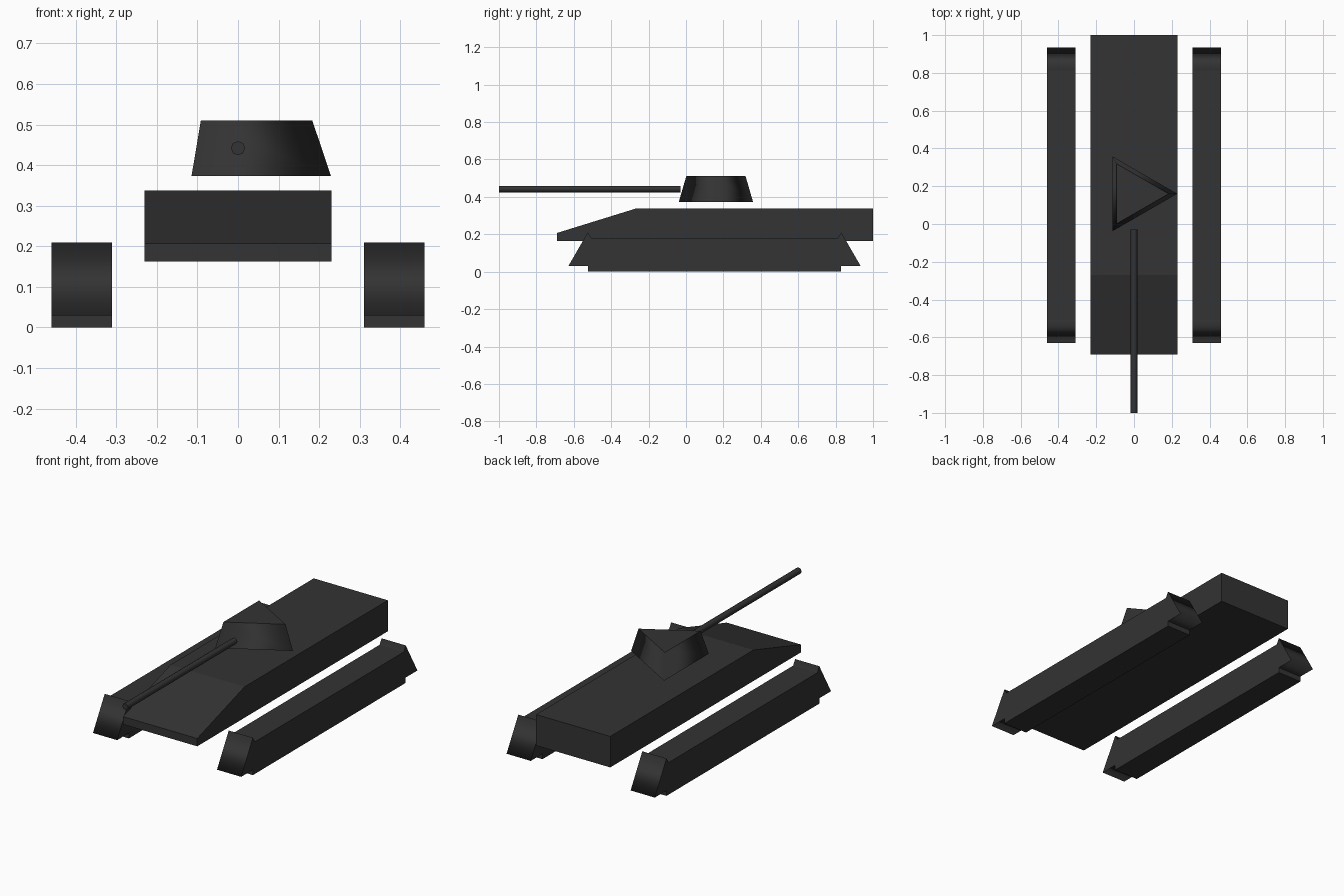
import bpy, bmesh, math
from mathutils import Matrix, Vector

cube = bpy.data.objects.get("Cube")
if cube:
    bpy.data.objects.remove(cube, do_unlink=True)

paint = bpy.data.materials.new("dark grey paint")
paint.use_nodes = True
colour = (0.033, 0.033, 0.033, 1)
paint.diffuse_color = colour
paint.node_tree.nodes["Principled BSDF"].inputs["Base Color"].default_value = colour


def finish(name, bm):
    bmesh.ops.recalc_face_normals(bm, faces=bm.faces)
    mesh = bpy.data.meshes.new(name)
    bm.to_mesh(mesh)
    bm.free()
    mesh.materials.append(paint)
    obj = bpy.data.objects.new(name, mesh)
    bpy.context.collection.objects.link(obj)
    return obj


def extrude_profile(name, points, x0, x1):
    """Flat-shaded solid from a (y, z) outline."""
    bm = bmesh.new()
    face = bm.faces.new([bm.verts.new((x0, y, z)) for y, z in points])
    out = bmesh.ops.extrude_face_region(bm, geom=[face])
    moved = [v for v in out["geom"] if isinstance(v, bmesh.types.BMVert)]
    bmesh.ops.translate(bm, verts=moved, vec=(x1 - x0, 0, 0))
    return finish(name, bm)


def drum(name, sides, r1, r2, depth, matrix):
    """Capped cylinder or cone with smooth walls and sharp flat caps."""
    bm = bmesh.new()
    bmesh.ops.create_cone(bm, cap_ends=True, segments=sides,
                          radius1=r1, radius2=r2, depth=depth)
    caps = [f for f in bm.faces if abs(f.normal.z) > 0.99]
    for f in bm.faces:
        f.smooth = f not in caps
    for f in caps:
        for e in f.edges:
            e.smooth = False
    # First corner is turned to point along +x
    v = max((v for v in bm.verts), key=lambda v: v.co.x)
    turn = Matrix.Rotation(-math.atan2(v.co.y, v.co.x), 4, "Z")
    bmesh.ops.transform(bm, matrix=matrix @ turn, verts=bm.verts)
    return finish(name, bm)


# Hull with sloped nose
extrude_profile("hull", [(-0.69, 0.163), (1, 0.163), (1, 0.337),
                         (-0.27, 0.337), (-0.69, 0.207)], -0.23, 0.23)

# Three-sided turret, one corner towards +x
drum("turret", 3, 0.229, 0.183, 0.137, Matrix.Translation((0, 0.16, 0.442)))

# Gun barrel along y
drum("gun_barrel", 8, 0.0175, 0.0175, 0.97,
     Matrix.Translation((0, -0.515, 0.442)) @ Matrix.Rotation(math.pi / 2, 4, "X"))

# Tracks: a long box with a triangular prism at each end
FRONT, REAR = -0.525, 0.83
INNER, OUTER = 0.31, 0.46
for side, label in ((1, "left"), (-1, "right")):
    extrude_profile(label + "_track", [(FRONT, 0), (REAR, 0), (REAR, 0.18), (FRONT, 0.18)],
                    side * INNER, side * OUTER)
    for y, end in ((FRONT, "front"), (REAR, "rear")):
        place = Matrix.Translation((side * (INNER + OUTER) / 2, y, 0.09))
        drum(f"{label}_{end}_track_end", 3, 0.12, 0.12, OUTER - INNER,
             place @ Matrix.Rotation(-math.pi / 2, 4, "Y"))
